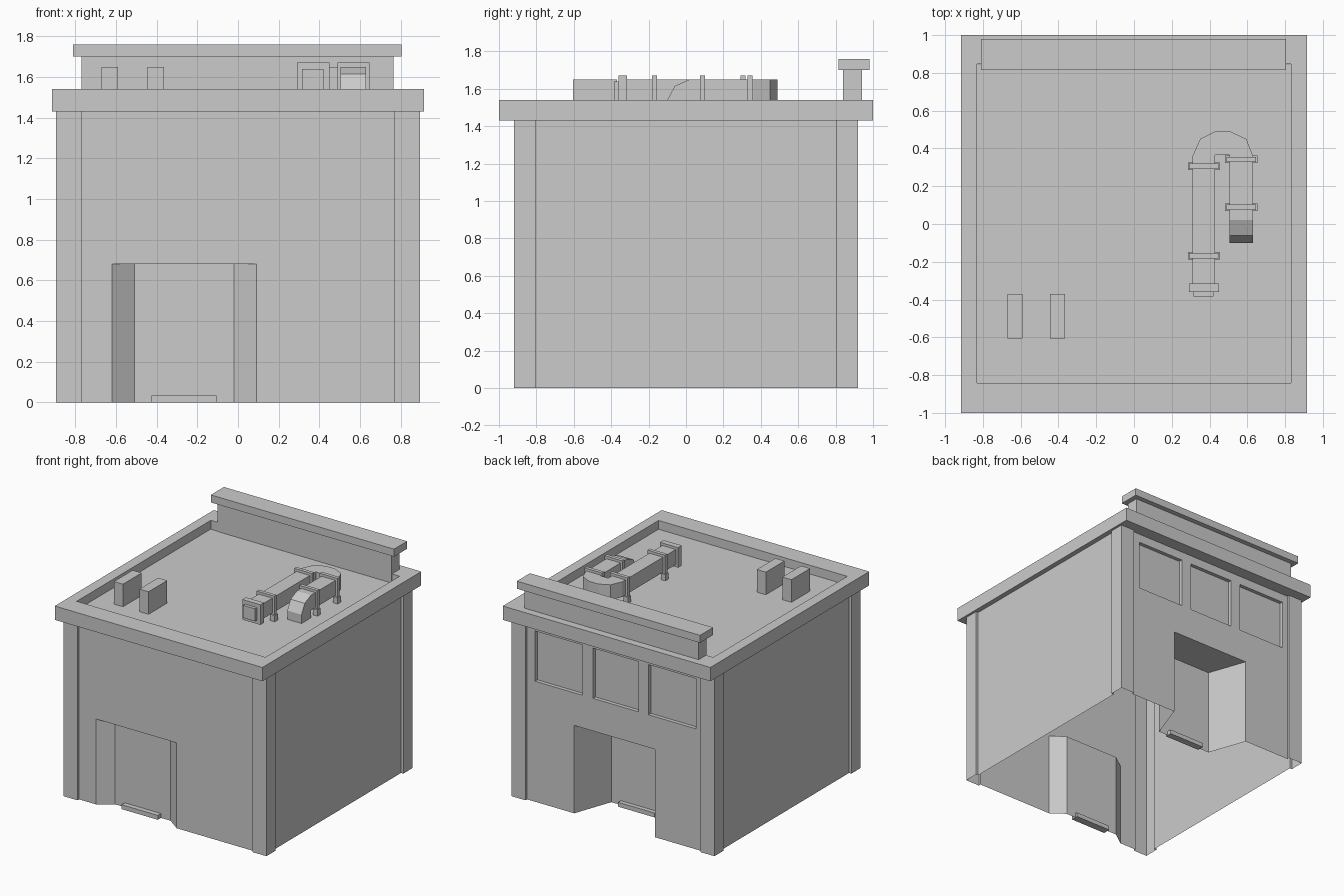
import bpy, bmesh
from mathutils import Vector

if "Cube" in bpy.data.objects:
    bpy.data.objects.remove(bpy.data.objects["Cube"])


def prism(name, pts, lo, hi, axis="z"):
    """Extrude a 2D outline: (x, y) along z, or (y, z) along x."""
    def place(p, t):
        return (p[0], p[1], t) if axis == "z" else (t, p[0], p[1])
    bm = bmesh.new()
    a = [bm.verts.new(place(p, lo)) for p in pts]
    b = [bm.verts.new(place(p, hi)) for p in pts]
    n = len(pts)
    bm.faces.new(a)
    bm.faces.new(b)
    for i in range(n):
        j = (i + 1) % n
        bm.faces.new((a[i], a[j], b[j], b[i]))
    bmesh.ops.recalc_face_normals(bm, faces=bm.faces)
    me = bpy.data.meshes.new(name)
    bm.to_mesh(me)
    bm.free()
    ob = bpy.data.objects.new(name, me)
    bpy.context.collection.objects.link(ob)
    return ob


def box(name, x0, x1, y0, y1, z0, z1):
    return prism(name, [(x0, y0), (x1, y0), (x1, y1), (x0, y1)], z0, z1)


def cut(ob, cutters):
    """Subtract the cutters, apply the result and remove them."""
    for c in cutters:
        m = ob.modifiers.new("cut", "BOOLEAN")
        m.operation, m.solver, m.object = "DIFFERENCE", "EXACT", c
    dg = bpy.context.evaluated_depsgraph_get()
    me = bpy.data.meshes.new_from_object(ob.evaluated_get(dg))
    ob.modifiers.clear()
    ob.data = me
    for c in cutters:
        bpy.data.objects.remove(c)


# Walls with corner pilasters standing slightly proud
X, Y, PX, PY, D = 0.895, 0.92, 0.77, 0.803, 0.02
quarter = [(X - D, PY), (X, PY), (X, Y), (PX, Y), (PX, Y - D)]
outline = quarter + [(-x, y) for x, y in reversed(quarter)]
outline += [(-x, -y) for x, y in outline]
walls = prism("walls", outline, 0, 1.45)


# Doorways with splayed sides, and three shallow back windows
def doorway(cx, face, depth, side, top):
    s = 0.11 / depth * 0.1
    return prism("door_cutter", [
        (cx - 0.355 - s, face + side * 0.1), (cx + 0.355 + s, face + side * 0.1),
        (cx + 0.245, face - side * depth), (cx - 0.245, face - side * depth)], -0.1, top)


cutters = [doorway(-0.265, -(Y - D), 0.08, -1, 0.68),
           doorway(0, Y - D, 0.31, 1, 0.70)]
for x0, x1 in [(-0.72, -0.30), (-0.21, 0.19), (0.28, 0.70)]:
    cutters.append(box("window_cutter", x0, x1, Y - D - 0.03, 1.1, 0.96, 1.36))
cut(walls, cutters)

# The shell is open underneath and closed above by the roof deck
bm = bmesh.new()
bm.from_mesh(walls.data)
caps = [f for f in bm.faces if all(v.co.z < 0.001 for v in f.verts)
        or all(v.co.z > 1.449 for v in f.verts)]
bmesh.ops.delete(bm, geom=caps, context="FACES")
bm.to_mesh(walls.data)
bm.free()

# Door sills
box("front_sill", -0.425, -0.105, -0.86, -0.80, 0, 0.035)
box("back_sill", -0.16, 0.16, 0.57, 0.625, 0, 0.035)

# Cornice ring and sunken roof deck
cornice = box("cornice", -0.915, 0.915, -1, 1, 1.43, 1.54)
cut(cornice, [box("roof_cutter", -0.832, 0.832, -0.843, 0.846, 1.3, 1.7)])
bpy.ops.mesh.primitive_plane_add(size=1, location=(0, 0, 1.47))
deck = bpy.context.object
deck.name = "roof_deck"
deck.scale = (1.664, 1.689, 1)

# Back parapet with coping
box("parapet", -0.77, 0.765, 0.84, 0.94, 1.47, 1.70)
box("parapet_coping", -0.81, 0.805, 0.815, 0.98, 1.70, 1.76)

# Two roof vents
for i, x in enumerate((-0.63, -0.405)):
    box(f"roof_vent_{i + 1}", x - 0.04, x + 0.04, -0.605, -0.37, 1.47, 1.65)

# U-shaped duct: long limb, bend, and short limb turning down into the roof
ZB, ZT = 1.53, 1.65
prism("duct_bend", [
    (0.31, -0.32), (0.43, -0.32), (0.43, 0.365), (0.505, 0.365), (0.505, 0.32),
    (0.63, 0.32), (0.63, 0.36), (0.595, 0.45), (0.51, 0.49), (0.43, 0.49),
    (0.35, 0.45), (0.31, 0.36)], ZB, ZT)
prism("duct_downturn", [
    (0.32, ZB), (0.32, ZT), (0.02, ZT), (-0.06, 1.615), (-0.1, 1.54),
    (-0.1, 1.47), (0.02, 1.47), (0.02, ZB)], 0.505, 0.63, "x")

# Duct mouth
box("duct_end_flange", 0.29, 0.45, -0.36, -0.315, 1.51, 1.67)
box("duct_mouth", 0.315, 0.42, -0.385, -0.36, 1.54, 1.64)

# Duct collars, each on two feet
for i, (x, y) in enumerate([(0.37, -0.168), (0.37, 0.305), (0.568, 0.088), (0.568, 0.342)]):
    box(f"duct_collar_{i + 1}", x - 0.078, x + 0.078, y - 0.014, y + 0.014, 1.51, 1.67)
    for s in (-1, 1):
        cx = x + s * 0.065
        box(f"duct_foot_{i + 1}", cx - 0.02, cx + 0.02, y - 0.02, y + 0.02, 1.47, 1.52)
